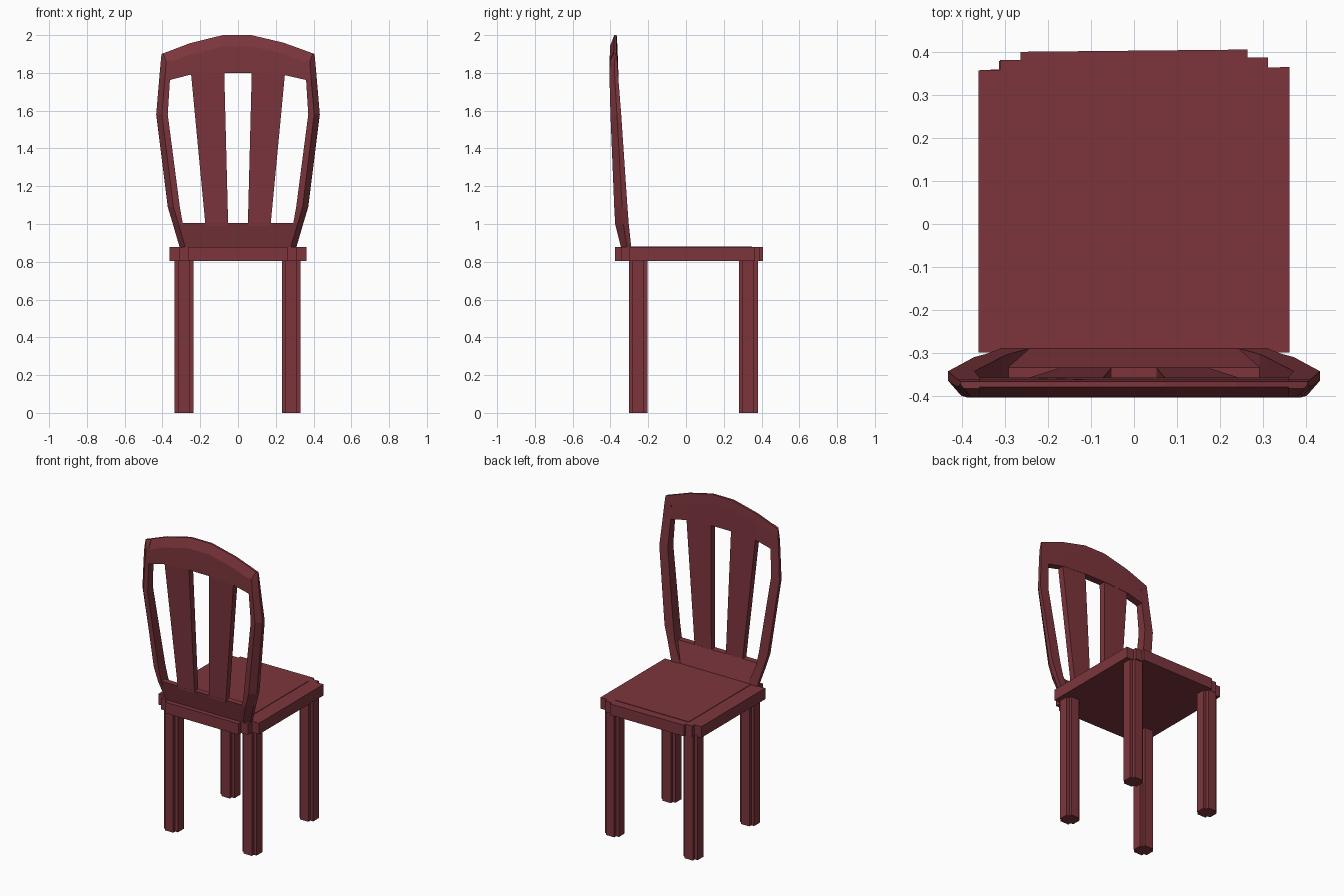
import bpy, bmesh

if "Cube" in bpy.data.objects:
    bpy.data.objects.remove(bpy.data.objects["Cube"])

wood = bpy.data.materials.new("dark red wood")
wood.diffuse_color = (0.2, 0.036, 0.046, 1)
wood.use_nodes = True
wood.node_tree.nodes["Principled BSDF"].inputs["Base Color"].default_value = wood.diffuse_color


def loft(name, rings):
    """Skin equal-length rings of points into a closed solid."""
    bm = bmesh.new()
    loops = [[bm.verts.new(p) for p in ring] for ring in rings]
    n = len(loops[0])
    for a, b in zip(loops, loops[1:]):
        for i in range(n):
            j = (i + 1) % n
            bm.faces.new((a[i], a[j], b[j], b[i]))
    bm.faces.new(loops[0])
    bm.faces.new(loops[-1])
    bmesh.ops.recalc_face_normals(bm, faces=bm.faces)
    mesh = bpy.data.meshes.new(name)
    bm.to_mesh(mesh)
    bm.free()
    mesh.materials.append(wood)
    ob = bpy.data.objects.new(name, mesh)
    bpy.context.collection.objects.link(ob)
    return ob


def prism(name, outline, z0, z1):
    return loft(name, [[(x, y, z) for x, y in outline] for z in (z0, z1)])


# Seat: slab with two steps at every corner, very slightly skewed front edge
right = [(0.265, -0.375), (0.265, -0.345), (0.312, -0.345), (0.312, -0.30),
         (0.362, -0.30), (0.362, 0.362), (0.312, 0.362), (0.312, 0.385),
         (0.265, 0.385), (0.265, 0.404)]
left = [(-x, y) for x, y in reversed(right)]
seat = [(x, y + (0.01 * x if y > 0 else 0)) for x, y in right + left]
prism("seat", seat, 0.805, 0.877)
prism("seat_panel", [(-0.265, -0.3), (0.265, -0.3), (0.265, 0.35), (-0.265, 0.35)],
      0.87, 0.88)

# Legs: square posts with notched corners
def leg(name, x0, x1, y0, y1, n=0.02):
    prism(name, [(x0 + n, y0), (x1 - n, y0), (x1 - n, y0 + n), (x1, y0 + n),
                 (x1, y1 - n), (x1 - n, y1 - n), (x1 - n, y1), (x0 + n, y1),
                 (x0 + n, y1 - n), (x0, y1 - n), (x0, y0 + n), (x0 + n, y0 + n)],
          0, 0.81)

for side, x0, x1 in (("left", -0.335, -0.235), ("right", 0.232, 0.332)):
    leg("front_leg_" + side, x0, x1, 0.28, 0.38)
    leg("back_leg_" + side, x0, x1, -0.303, -0.203)

# Stiles: bowed uprights, chamfered on the rear outer edge
# rows of z, inner x, outer x, front y, rear y
rows = [(0.87, 0.24, 0.307, -0.289, -0.343), (1.0, 0.292, 0.345, -0.303, -0.375),
        (1.09, 0.308, 0.372, -0.31, -0.38), (1.58, 0.372, 0.433, -0.343, -0.40),
        (1.77, 0.36, 0.417, -0.358, -0.405), (1.85, 0.36, 0.41, -0.363, -0.403),
        (1.90, 0.36, 0.405, -0.367, -0.383)]
for side, s in (("left", -1), ("right", 1)):
    rings = []
    for k, (z, xi, xo, yf, yb) in enumerate(rows):
        slope = 0.37 if k >= 5 else 0
        c = 0.03 if k < 6 else 0.008
        mid = yf + (yb - yf) * 0.4
        section = [(xi, yf), (xo, yf), (xo, mid), (xo - c, yb), (xi, yb)]
        rings.append([(s * x, y, z + (xo - x) * slope) for x, y in section])
    loft("back_stile_" + side, rings)

# Top rail: arched crest that thins towards its upper edge
columns = [(-0.362, 1.762, 1.916), (-0.255, 1.79, 1.957), (-0.08, 1.80, 2.0),
           (0.07, 1.80, 2.0), (0.24, 1.79, 1.96), (0.362, 1.762, 1.916)]
loft("top_rail", [[(x, -0.358, lo), (x, -0.363, hi - 0.06), (x, -0.367, hi),
                   (x, -0.38, hi), (x, -0.403, hi - 0.06), (x, -0.405, lo)]
                  for x, lo, hi in columns])

# Lower rail: leans back from the seat
loft("lower_rail", [[(s * 0.26, -0.287, 0.87), (s * 0.31, -0.335, 1.005),
                     (s * 0.31, -0.374, 1.005), (s * 0.26, -0.343, 0.87)]
                    for s in (-1, 1)])

# Slats: two boards widening upwards
for side, s in (("left", -1), ("right", 1)):
    loft("slat_" + side,
         [[(s * a, yf, z), (s * b, yf, z), (s * b, yb, z), (s * a, yb, z)]
          for z, a, b, yf, yb in ((0.99, 0.052, 0.172, -0.335, -0.373),
                                  (1.81, 0.073, 0.25, -0.36, -0.402))])
